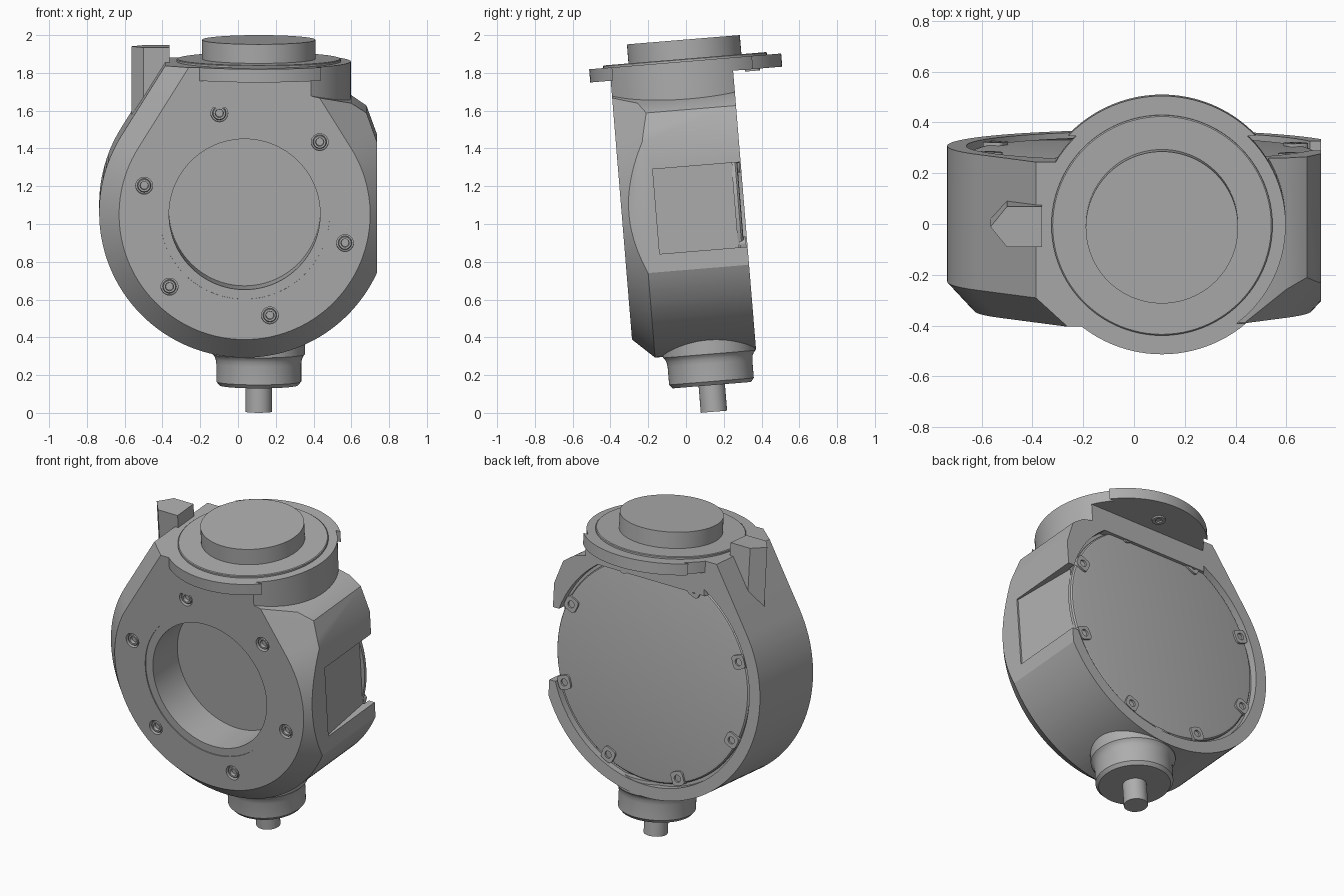
import bpy, bmesh, math
from mathutils import Matrix, Vector

if "Cube" in bpy.data.objects:
    bpy.data.objects.remove(bpy.data.objects["Cube"], do_unlink=True)

TILT = Matrix.Rotation(math.radians(4.7), 4, 'X')
CX, CZ, R = 0.035, 1.075, 0.77        # housing centre and radius
AX, AY = 0.11, 0.148                  # vertical stem axis
FRONT, BACK, TOP = -0.253, 0.397, 1.855

metal = bpy.data.materials.new("plain_grey")
metal.use_nodes = True
grey = (0.42, 0.42, 0.42, 1)
metal.diffuse_color = grey
metal.node_tree.nodes["Principled BSDF"].inputs["Base Color"].default_value = grey


def make(name, bm):
    bmesh.ops.recalc_face_normals(bm, faces=bm.faces)
    me = bpy.data.meshes.new(name)
    bm.to_mesh(me)
    bm.free()
    me.materials.append(metal)
    ob = bpy.data.objects.new(name, me)
    bpy.context.collection.objects.link(ob)
    return ob


def loft(name, rings):
    """Join closed rings of points and cap both ends."""
    bm = bmesh.new()
    loops = [[bm.verts.new(p) for p in ring] for ring in rings]
    n = len(loops[0])
    for a, b in zip(loops, loops[1:]):
        for i in range(n):
            j = (i + 1) % n
            bm.faces.new((a[i], a[j], b[j], b[i]))
    bm.faces.new(loops[0])
    bm.faces.new(loops[-1][::-1])
    return make(name, bm)


def turned(name, profile, centre, axis='Z', seg=96):
    """Lathe (radius, height) pairs about a line through centre."""
    rings = []
    for r, h in profile:
        ring = []
        for i in range(seg):
            a = math.tau * i / seg
            u, v = r * math.cos(a), r * math.sin(a)
            ring.append((centre[0] + u, centre[1] + v, h) if axis == 'Z'
                        else (centre[0] + u, h, centre[1] + v))
        rings.append(ring)
    return loft(name, rings)


def box(name, lo, hi):
    rings = [[(lo[0], lo[1], z), (hi[0], lo[1], z), (hi[0], hi[1], z), (lo[0], hi[1], z)]
             for z in (lo[2], hi[2])]
    return loft(name, rings)


def boolean(ob, tool, mode='DIFFERENCE'):
    mod = ob.modifiers.new("cut", 'BOOLEAN')
    mod.operation, mod.object, mod.solver = mode, tool, 'EXACT'
    bpy.context.view_layer.update()
    done = bpy.data.meshes.new_from_object(
        ob.evaluated_get(bpy.context.evaluated_depsgraph_get()))
    ob.modifiers.clear()
    ob.data = done
    bpy.data.objects.remove(tool, do_unlink=True)


def arc(r, a0, a1, n=80):
    return [(CX + r * math.cos(math.radians(a0 + (a1 - a0) * i / n)),
             CZ + r * math.sin(math.radians(a0 + (a1 - a0) * i / n))) for i in range(n + 1)]


def tangent_top(r, z):
    """Half width where the sloping shoulder line reaches height z."""
    a = math.radians(32)
    return (r - (z - CZ) * math.sin(a)) / math.cos(a)


# Housing: round below, sloping shoulder on one side, flat on the other
clip = -math.degrees(math.acos((0.735 - CX) / R))
outline = [(CX - tangent_top(R, TOP), TOP)] + arc(R, 148, 360 + clip)
outline += [(0.735, 1.45), (0.68, 1.60), (0.60, 1.655), (0.36, 1.71), (0.30, TOP)]
housing = loft("housing", [[(x, y, z) for x, z in outline] for y in (FRONT, BACK)])

# Front chamfer: keep only what lies inside a flaring version of the outline
flare = []
for y, r in ((FRONT - 0.02, 0.646), (BACK + 0.1, 1.36)):
    w = tangent_top(r, 1.9)
    pts = [(CX - w, 1.9)] + arc(r, 148, 392) + [(CX + w, 1.9)]
    flare.append([(x, y, z) for x, z in pts])
boolean(housing, loft("flare", flare), 'INTERSECT')

# Front bore with a shallow seat, and the rear cover recess
boolean(housing, turned("seat_cut", [(0.45, FRONT - 0.1), (0.45, FRONT + 0.006)], (CX, CZ), 'Y'))
boolean(housing, turned("bore_cut", [(0.40, FRONT - 0.1), (0.40, 0.0)], (CX, CZ), 'Y'))
boolean(housing, turned("recess_cut", [(0.695, BACK - 0.045), (0.695, BACK + 0.1)], (CX, CZ), 'Y'))

# Tapered side pocket, open to the rear
wedge = [(0.74, -0.07), (0.725, -0.07), (0.675, 0.45), (0.9, 0.45), (0.9, -0.07)]
boolean(housing, loft("pocket_cut", [[(x, y, z) for x, y in wedge] for z in (0.85, 1.30)]))

# Front screws sunk into counterbores
parts = [housing]
for i in range(6):
    a = math.radians(44 + 60 * i)
    c = (CX + 0.553 * math.cos(a), CZ + 0.553 * math.sin(a))
    boolean(housing, turned("screw_cut", [(0.045, FRONT - 0.05), (0.045, FRONT + 0.03)], c, 'Y', 24))
    parts.append(turned(f"front_screw_{i + 1}", [
        (0.036, FRONT + 0.035), (0.036, FRONT + 0.01), (0.032, FRONT + 0.005),
        (0.022, FRONT + 0.005), (0.020, FRONT + 0.025)], c, 'Y', 24))

# Rear cover with rounded rim and screw pads
parts.append(turned("rear_cover", [(0.675, BACK - 0.05), (0.675, BACK - 0.03),
                                   (0.668, BACK - 0.021), (0.655, BACK - 0.018)], (CX, CZ), 'Y'))
for i in range(8):
    a = math.radians(25 + 45 * i)
    out, side = Vector((math.cos(a), 0, math.sin(a))), Vector((-math.sin(a), 0, math.cos(a)))
    mid = Vector((CX, 0, CZ)) + out * 0.64
    ring = []
    for k in range(24):
        t = math.tau * k / 24
        c, s = math.cos(t), math.sin(t)
        ring.append(mid + 0.043 * (out * math.copysign(abs(c) ** 0.5, c)
                                   + side * math.copysign(abs(s) ** 0.5, s)))
    pad = loft(f"cover_pad_{i + 1}", [[p + Vector((0, y, 0)) for p in ring]
                                      for y in (BACK - 0.04, BACK - 0.006)])
    boolean(pad, turned("hole_cut", [(0.022, BACK - 0.02), (0.022, BACK + 0.1)],
                        (mid.x, mid.z), 'Y', 20))
    parts.append(pad)

# Upper neck, trimmed flush with the housing front and back
neck = turned("upper_neck", [(0.487, 1.64), (0.487, TOP)], (AX, AY))
boolean(neck, box("neck_trim", (-1, FRONT, 1), (1, BACK, 2)), 'INTERSECT')
parts.append(neck)

# Flange: narrower in the middle, wider over the front and back overhangs
parts.append(turned("flange_core", [(0.487, TOP - 0.07), (0.487, TOP)], (AX, AY)))
lips = turned("flange_lips", [(0.51, TOP - 0.07), (0.51, TOP)], (AX, AY))
boolean(lips, box("lip_cut", (-1, -0.24, 1), (1, 0.50, 2)))
parts.append(lips)
parts.append(turned("flange_ring", [(0.435, TOP - 0.02), (0.435, TOP + 0.010),
                                    (0.43, TOP + 0.014)], (AX, AY)))
parts.append(turned("top_cap", [(0.30, TOP - 0.02), (0.30, 1.97)], (AX, AY)))
parts.append(turned("flange_screw", [(0.04, TOP - 0.06), (0.04, TOP - 0.08), (0.02, TOP - 0.08),
                                     (0.02, TOP - 0.065)], (AX, 0.50), seg=24))

# Lower collar and shaft
parts.append(turned("lower_collar", [(0.208, 0.135), (0.225, 0.155), (0.225, 0.25), (0.229, 0.275),
                                     (0.236, 0.29), (0.245, 0.30), (0.245, 0.40)], (AX, AY)))
parts.append(turned("shaft", [(0.07, -0.006), (0.07, 0.2)], (AX, AY), seg=48))

# Pointed side peg
peg = [(-0.565, 0), (-0.50, -0.08), (-0.362, -0.08), (-0.362, 0.08), (-0.50, 0.08)]
parts.append(loft("side_peg", [[(x, y + AY, z) for x, y in peg] for z in (1.5, 1.935)]))

# Lean the whole assembly and set the shading
bpy.ops.object.select_all(action='DESELECT')
for ob in parts:
    ob.data.transform(TILT)
    ob.select_set(True)
bpy.context.view_layer.objects.active = housing
bpy.ops.object.shade_smooth_by_angle(angle=math.radians(25))
